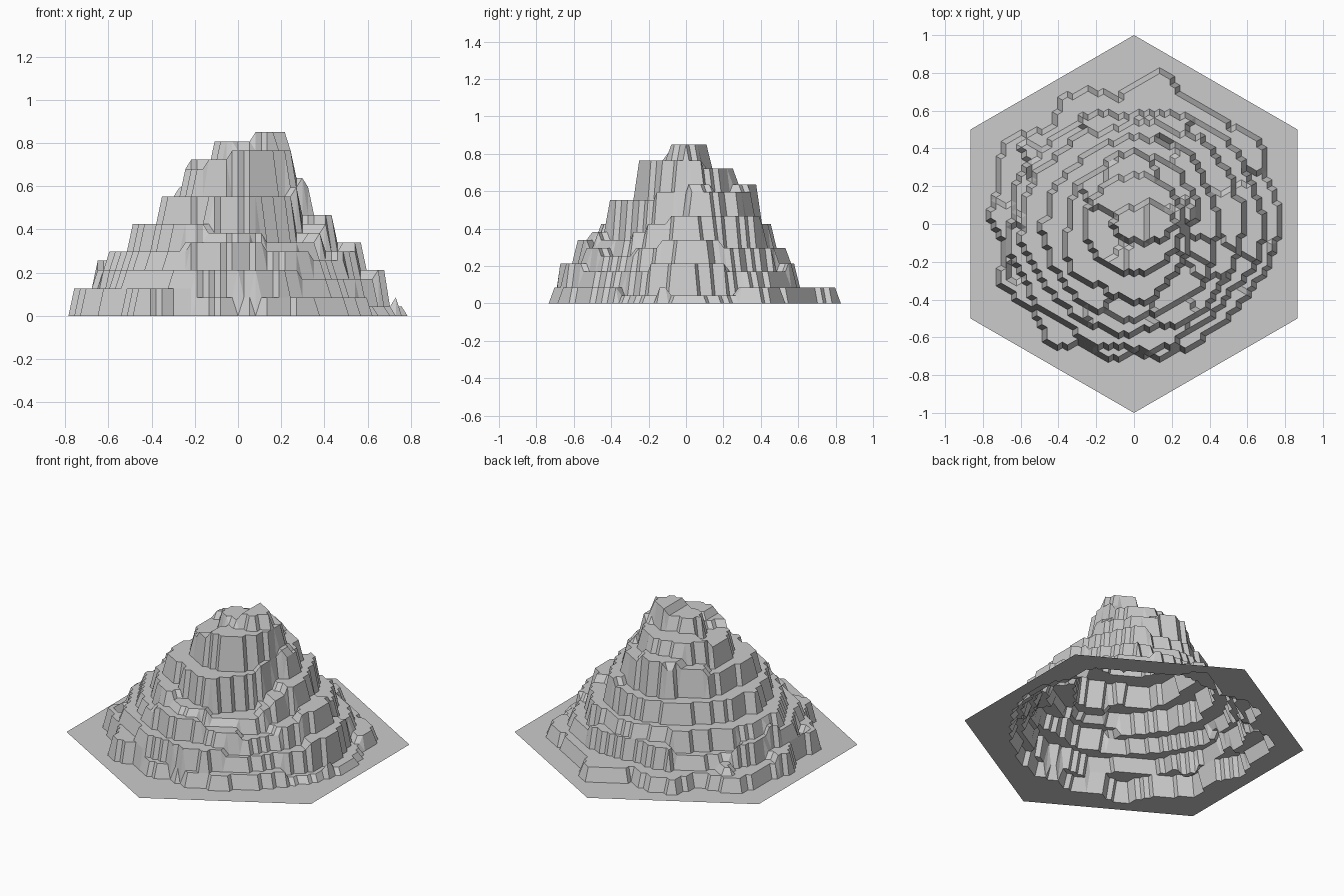
import bpy, bmesh, math
from mathutils import Vector, noise

if "Cube" in bpy.data.objects:
    bpy.data.objects.remove(bpy.data.objects["Cube"])

N = 32          # grid cells from the centre to each hexagon corner
STEP = 0.0425   # height of one terrace level

# terrace edge radii and levels, every 45 degrees from +x (inner to outer)
RADII = [
    [.22, .26, .31, .44, .57, .69],
    [.15, .26, .36, .46, .56, .64],
    [.08, .26, .38, .46, .54, .58],
    [.09, .25, .34, .45, .53, .63],
    [.11, .27, .36, .48, .60, .66],
    [.10, .26, .39, .49, .57, .65],
    [.08, .26, .41, .51, .57, .67],
    [.13, .26, .33, .47, .57, .64],
]
LEVELS = [
    [20, 18, 14, 11, 8, 5, 1],
    [20, 17, 14, 11, 7, 4, 2],
    [20, 17, 15, 10, 7, 5, 2],
    [20, 17, 14, 10, 7, 4, 2],
    [19, 16, 13, 10, 7, 5, 3],
    [19, 16, 13, 10, 7, 5, 3],
    [20, 18, 13, 9, 8, 5, 2],
    [20, 18, 13, 8, 6, 4, 2],
]
# ragged foot outline: (angle, radius)
FOOT = [(0, .81), (20, .76), (35, .83), (45, .75), (57, .73), (70, .76), (80, .86),
        (90, .75), (97, .70), (108, .77), (120, .79), (130, .69), (148, .84),
        (165, .76), (178, .79), (190, .71), (204, .80), (215, .75), (225, .73),
        (235, .82), (245, .72), (262, .75), (270, .69), (280, .74), (300, .73),
        (315, .72), (330, .74), (345, .77), (360, .81)]


def foot_radius(a):
    for (a0, r0), (a1, r1) in zip(FOOT, FOOT[1:]):
        if a <= a1:
            return r0 + (r1 - r0) * (a - a0) / (a1 - a0)
    return FOOT[-1][1]


def around(table, a, k):
    i = int(a // 45) % 8
    t = (a % 45) / 45
    return table[i][k] * (1 - t) + table[(i + 1) % 8][k] * t


def height(x, y):
    r = math.hypot(x, y)
    a = math.degrees(math.atan2(y, x)) % 360
    for k in range(7):
        # each ring gets its own ragged edge
        rough = noise.noise(Vector((x * 7, y * 7, k * 5.3))) * .045
        if k < 6:
            edge = around(RADII, a, k) + rough * (0, .4, 1, 1, 1, 1)[k]
        else:
            edge = foot_radius(a) - .025 + rough * .2
        if r < edge:
            level = around(LEVELS, a, k)
            if k >= 2:   # broken ledges of differing height
                level += noise.noise(Vector((x * 4, y * 4, 40 + k * 3.7))) * .9
            if k == 0:   # two-tier summit
                level = 20 if x > .07 else 19
            return max(1, round(level)) * STEP
    return 0.0


# triangular grid filling a hexagon
bm = bmesh.new()
verts = {}
for i in range(-N, N + 1):
    for j in range(-N, N + 1):
        if abs(i + j) <= N:
            x = i / N * math.sqrt(3) / 2
            y = (j + i / 2) / N
            verts[i, j] = bm.verts.new((x, y, height(x, y)))
for i, j in verts:
    for tri in (((i, j), (i + 1, j), (i, j + 1)),
                ((i, j), (i + 1, j - 1), (i + 1, j))):
        if all(p in verts for p in tri):
            bm.faces.new([verts[p] for p in tri])
bm.normal_update()

mesh = bpy.data.meshes.new("terraced_mountain")
bm.to_mesh(mesh)
bm.free()
bpy.context.collection.objects.link(bpy.data.objects.new("terraced_mountain", mesh))
